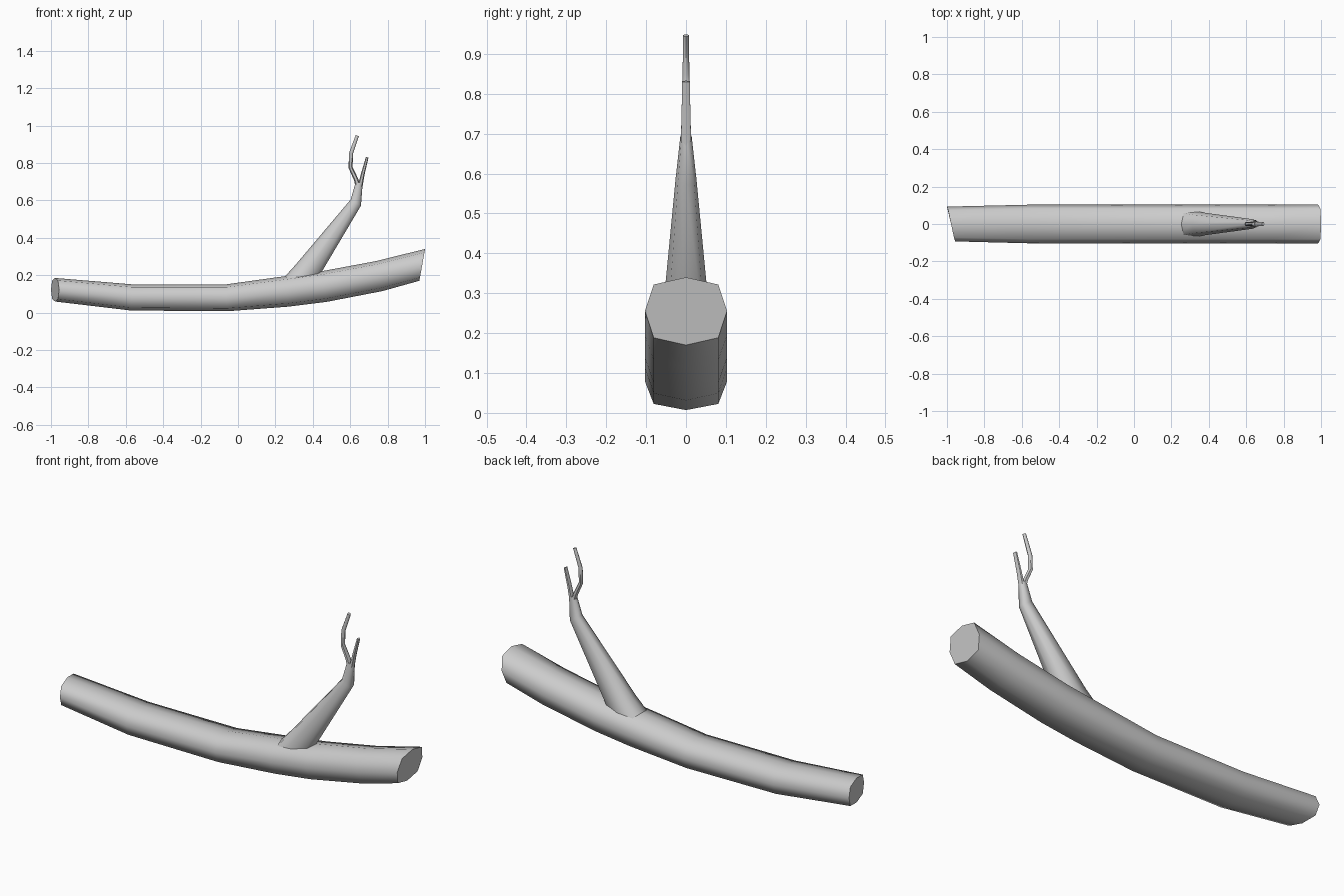
import bpy, bmesh, math
from mathutils import Vector

if "Cube" in bpy.data.objects:
    bpy.data.objects.remove(bpy.data.objects["Cube"])


def tube(name, rings, sides=8, skew_start=0.0):
    """Loft rings given as (x, z, radius_y, radius_xz, optional lean) in the xz plane."""
    bm = bmesh.new()
    pts = [Vector((r[0], 0, r[1])) for r in rings]
    loops = []
    for i, r in enumerate(rings):
        t = (pts[min(i + 1, len(pts) - 1)] - pts[max(i - 1, 0)]).normalized()
        up = Vector((-t.z, 0, t.x))
        if len(r) > 4:                      # broken end: leaning cut
            up = Vector((r[4], 0, 1))
        loop = []
        for k in range(sides):
            a = 2 * math.pi * k / sides
            s, c = math.sin(a), math.cos(a)
            # slightly squarish section on the octagonal parts
            f = 1.11 if sides == 8 and k % 2 else 1.0
            p = pts[i] + up * (r[3] * c * f) + Vector((0, r[2] * s * f, 0))
            if i == 0:
                p.x -= skew_start * s
            loop.append(bm.verts.new(p))
        loops.append(loop)
    for a, b in zip(loops, loops[1:]):
        for k in range(sides):
            n = (k + 1) % sides
            bm.faces.new((a[k], a[n], b[n], b[k]))
    # end caps as fans
    for loop in (loops[0], loops[-1]):
        mid = sum((v.co for v in loop), Vector()) / sides
        m = bm.verts.new(mid)
        for k in range(sides):
            bm.faces.new((loop[k], loop[(k + 1) % sides], m))
    bmesh.ops.recalc_face_normals(bm, faces=bm.faces)
    me = bpy.data.meshes.new(name)
    bm.to_mesh(me)
    bm.free()
    ob = bpy.data.objects.new(name, me)
    bpy.context.collection.objects.link(ob)
    for o in bpy.context.selected_objects:
        o.select_set(False)
    ob.select_set(True)
    bpy.context.view_layer.objects.active = ob
    bpy.ops.object.shade_smooth_by_angle(angle=math.radians(60))
    return ob


# main log, gently curved, with cut ends
tube("log", [
    (-0.978, 0.122, 0.093, 0.063, 0.0),
    (-0.57, 0.081, 0.103, 0.070),
    (-0.06, 0.079, 0.103, 0.072),
    (0.26, 0.113, 0.103, 0.082),
    (0.46, 0.139, 0.103, 0.083),
    (0.755, 0.195, 0.103, 0.082),
    (0.985, 0.255, 0.103, 0.085, 0.18),
], skew_start=0.022)

# side branch rising from the log
tube("branch", [
    (0.295, 0.12, 0.078, 0.082),
    (0.365, 0.215, 0.062, 0.070),
    (0.630, 0.588, 0.026, 0.032),
    (0.648, 0.695, 0.014, 0.019),
])

# two thin twigs at the fork
tube("right_twig", [
    (0.652, 0.67, 0.015, 0.013),
    (0.667, 0.74, 0.013, 0.010),
    (0.691, 0.831, 0.011, 0.007),
], sides=6)
tube("left_twig", [
    (0.646, 0.66, 0.016, 0.014),
    (0.632, 0.71, 0.014, 0.012),
    (0.602, 0.775, 0.012, 0.011),
    (0.604, 0.85, 0.010, 0.011),
    (0.638, 0.946, 0.008, 0.009),
], sides=6)
